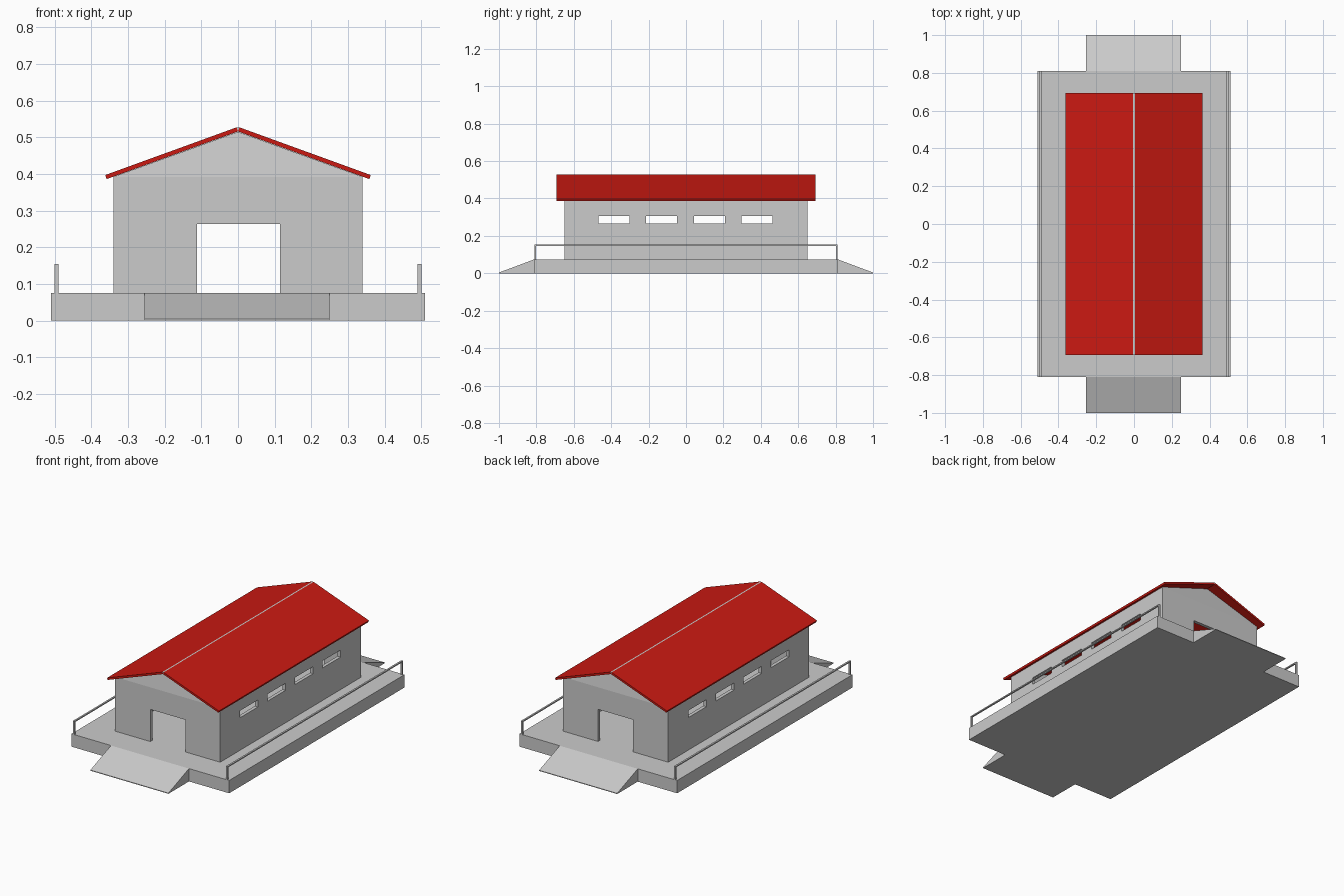
import bpy, bmesh
from mathutils import Matrix, Vector

if "Cube" in bpy.data.objects:
    bpy.data.objects.remove(bpy.data.objects["Cube"])


def finish(name, bm, mat=None):
    bmesh.ops.recalc_face_normals(bm, faces=bm.faces[:])
    me = bpy.data.meshes.new(name)
    bm.to_mesh(me)
    bm.free()
    ob = bpy.data.objects.new(name, me)
    bpy.context.collection.objects.link(ob)
    if mat:
        me.materials.append(mat)
    return ob


def add_box(bm, lo, hi):
    lo, hi = Vector(lo), Vector(hi)
    m = Matrix.Translation((lo + hi) / 2) @ Matrix.Diagonal((*(hi - lo), 1))
    bmesh.ops.create_cube(bm, size=1, matrix=m)


def boxes(name, spans):
    bm = bmesh.new()
    for lo, hi in spans:
        add_box(bm, lo, hi)
    return finish(name, bm)


def loft(name, a, b, mat=None):
    """Solid between two matching outlines."""
    bm = bmesh.new()
    va = [bm.verts.new(p) for p in a]
    vb = [bm.verts.new(p) for p in b]
    bm.faces.new(va)
    bm.faces.new(vb[::-1])
    n = len(a)
    for i in range(n):
        j = (i + 1) % n
        bm.faces.new((va[i], va[j], vb[j], vb[i]))
    return finish(name, bm, mat)


red = bpy.data.materials.new("roof_red")
red.diffuse_color = (0.6, 0.01, 0.006, 1)
red.use_nodes = True
red.node_tree.nodes["Principled BSDF"].inputs["Base Color"].default_value = red.diffuse_color

BASE = 0.075
EAVE = 0.392

# Loading platform
boxes("platform", [((-0.51, -0.81, 0), (0.51, 0.81, BASE))])

# Ramps at both ends, with a small lip at the foot
for s, label in ((-1, "front"), (1, "back")):
    prof = [(0.81, 0), (1.0, 0), (1.0, 0.004), (0.81, BASE)]
    loft(label + "_ramp",
         [(-0.255, s * y, z) for y, z in prof],
         [(0.25, s * y, z) for y, z in prof])

# Hollow walls with doorways and windows cut through
walls = boxes("walls", [((-0.34, -0.65, BASE), (0.34, 0.65, EAVE))])
cutters = [
    boxes("room_cutter", [((-0.32, -0.63, 0.0), (0.32, 0.63, 0.6))]),
    boxes("door_cutter", [((-0.112, -0.9, 0.0), (0.114, 0.9, 0.263))]),
    boxes("window_cutter", [((-0.6, y - 0.083, 0.265), (0.6, y + 0.083, 0.306))
                            for y in (-0.385, -0.13, 0.125, 0.38)]),
]
bpy.context.view_layer.objects.active = walls
for c in cutters:
    c.hide_render = True
    mod = walls.modifiers.new(c.name, "BOOLEAN")
    mod.operation = "DIFFERENCE"
    mod.solver = "EXACT"
    mod.object = c
    bpy.ops.object.modifier_apply(modifier=mod.name)
    bpy.data.objects.remove(c)

# Gables, leaning in slightly towards the ridge
for s, label in ((-1, "front"), (1, "back")):
    tri = [(-0.34, 0.65, EAVE), (0.34, 0.65, EAVE), (0, 0.63, 0.515)]
    loft(label + "_gable",
         [(x, s * y, z) for x, y, z in tri],
         [(x, s * (y - 0.02), z) for x, y, z in tri])

# Roof slopes
for s, label in ((-1, "left"), (1, "right")):
    prof = [(0.0, 0.516), (0.004, 0.527), (0.362, 0.397), (0.358, 0.386)]
    loft(label + "_roof",
         [(s * x, -0.693, z) for x, z in prof],
         [(s * x, 0.693, z) for x, z in prof], red)

# Pale strip filling the ridge joint
strip = [(-0.004, 0.527), (0.004, 0.527), (0, 0.516)]
loft("ridge_strip", [(x, -0.693, z) for x, z in strip],
     [(x, 0.693, z) for x, z in strip])

# Side railings: two end posts and a top bar
for s, label in ((-1, "left"), (1, "right")):
    x = s * 0.495
    a, b = x - 0.005, x + 0.005
    boxes(label + "_railing", [
        ((a, -0.81, BASE), (b, -0.802, 0.147)),
        ((a, 0.802, BASE), (b, 0.81, 0.147)),
        ((a, -0.81, 0.147), (b, 0.81, 0.154)),
    ])
